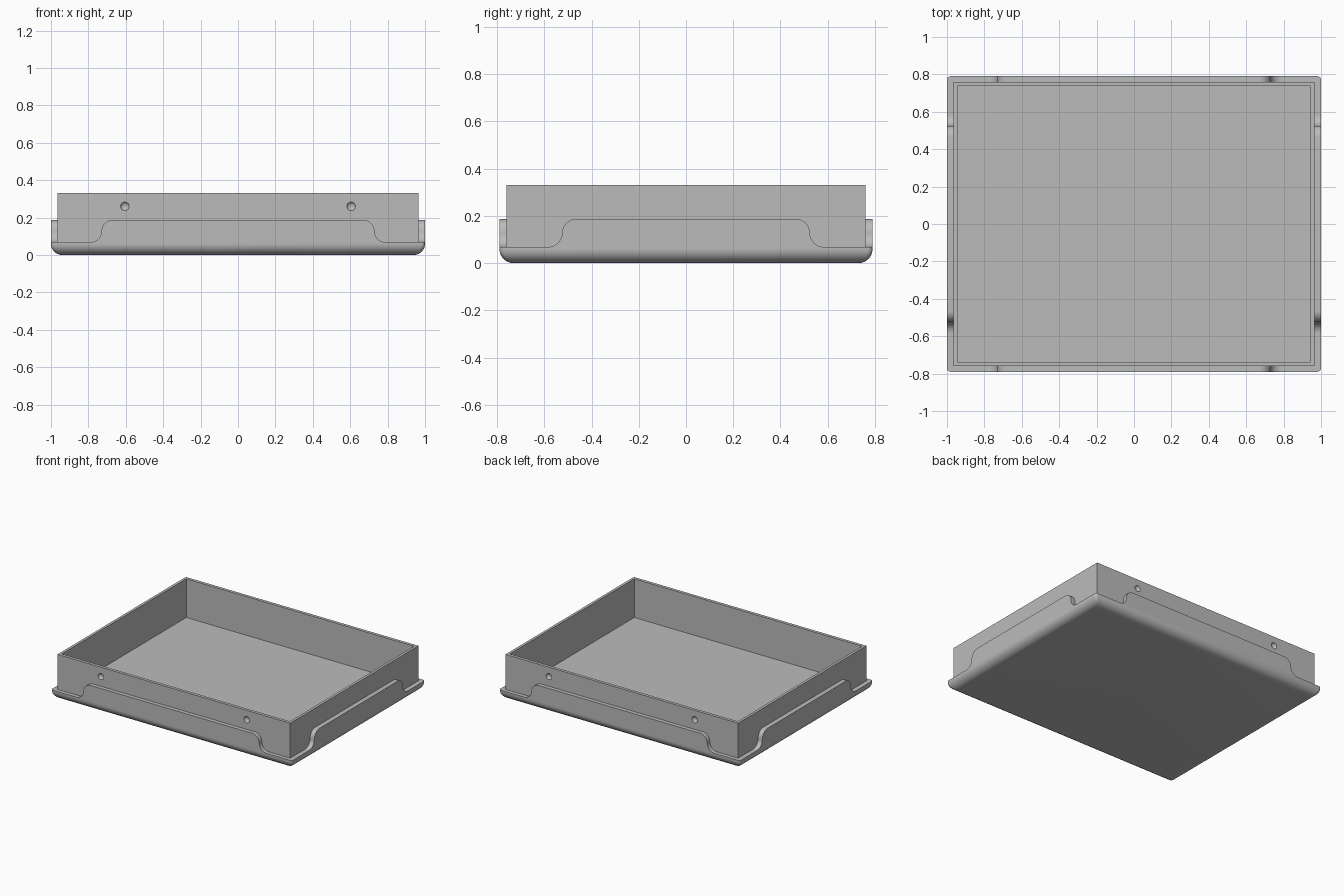
import bpy, bmesh, math
from mathutils import Matrix

cube = bpy.data.objects.get("Cube")
if cube:
    bpy.data.objects.remove(cube, do_unlink=True)

HALF_X, HALF_Y = 1.0, 0.79      # outer size of the base
LIP_Z, PANEL_Z = 0.068, 0.187   # height of the corner lip and of the side panels

grey = bpy.data.materials.new("grey plastic")
grey.use_nodes = True
grey.diffuse_color = (0.5, 0.5, 0.5, 1)
grey.node_tree.nodes["Principled BSDF"].inputs["Base Color"].default_value = (0.5, 0.5, 0.5, 1)


def finish(bm, name):
    bmesh.ops.recalc_face_normals(bm, faces=bm.faces)
    mesh = bpy.data.meshes.new(name)
    bm.to_mesh(mesh)
    bm.free()
    mesh.materials.append(grey)
    obj = bpy.data.objects.new(name, mesh)
    bpy.context.collection.objects.link(obj)
    return obj


def smooth(obj):
    bpy.ops.object.select_all(action='DESELECT')
    obj.select_set(True)
    bpy.context.view_layer.objects.active = obj
    bpy.ops.object.shade_smooth_by_angle(angle=math.radians(35))


def rectangle(hx, hy, z, radius=0.0, steps=5):
    """Rectangle outline, with rounded corners when a radius is given."""
    if not radius:
        return [(hx, hy, z), (-hx, hy, z), (-hx, -hy, z), (hx, -hy, z)]
    pts = []
    for quarter, (sx, sy) in enumerate([(1, 1), (-1, 1), (-1, -1), (1, -1)]):
        for i in range(steps + 1):
            a = (quarter + i / steps) * math.pi / 2
            pts.append((sx * (hx - radius) + radius * math.cos(a),
                        sy * (hy - radius) + radius * math.sin(a), z))
    return pts


def loft(name, outlines, cap_end=True):
    bm = bmesh.new()
    rings = [[bm.verts.new(p) for p in o] for o in outlines]
    for a, b in zip(rings, rings[1:]):
        for i in range(len(a)):
            j = (i + 1) % len(a)
            bm.faces.new((a[i], a[j], b[j], b[i]))
    bm.faces.new(rings[0])
    if cap_end:
        bm.faces.new(rings[-1])
    return finish(bm, name)


# Base with a rolled lower edge and a flat lip
ROLL = 0.06
outlines = []
for i in range(11):
    a = i / 10 * math.pi / 2
    inset = ROLL * (1 - math.sin(a))
    outlines.append(rectangle(HALF_X - inset, HALF_Y - inset, ROLL * (1 - math.cos(a)), 0.02))
outlines.append(rectangle(HALF_X, HALF_Y, LIP_Z, 0.02))
outlines.append(rectangle(HALF_X - 0.04, HALF_Y - 0.04, LIP_Z, 0.02))
smooth(loft("base", outlines, cap_end=False))

# Open box: outer wall, rim, inner wall and floor
box = loft("box_walls", [
    rectangle(0.965, 0.76, 0.02), rectangle(0.965, 0.76, 0.33),
    rectangle(0.945, 0.737, 0.33), rectangle(0.945, 0.737, 0.04)])

# Shallow round dimples in the front and back walls
bm = bmesh.new()
for sx in (-1, 1):
    for sy in (-1, 1):
        place = Matrix.Translation((sx * 0.605, sy * 0.76, 0.26)) @ Matrix.Diagonal((1, 0.7, 1, 1))
        bmesh.ops.create_uvsphere(bm, u_segments=24, v_segments=16, radius=0.023, matrix=place)
cutter = finish(bm, "dimple_cutter")
cutter.hide_render = True
cutter.hide_set(True)
cut = box.modifiers.new("dimples", 'BOOLEAN')
cut.operation = 'DIFFERENCE'
cut.solver = 'EXACT'
cut.object = cutter
bpy.context.view_layer.objects.active = box
bpy.ops.object.modifier_apply(modifier=cut.name)
bpy.data.objects.remove(cutter, do_unlink=True)
smooth(box)


# Raised side panels with S-curved ends
def panel(name, top_half, distance, turn, steps=10):
    r = (PANEL_Z - LIP_Z) / 2
    mid = LIP_Z + r
    right = []
    for i in range(steps + 1):
        a = math.pi / 2 * (1 - i / steps)
        right.append((top_half + r * math.cos(a), mid + r * math.sin(a)))
    for i in range(1, steps + 1):
        a = math.pi * (1 + i / steps / 2)
        right.append((top_half + 2 * r + r * math.cos(a), mid + r * math.sin(a)))
    profile = [(-x, z) for x, z in reversed(right)] + right
    bm = bmesh.new()
    face = bm.faces.new([bm.verts.new((x, -distance, z)) for x, z in profile])
    new = bmesh.ops.extrude_face_region(bm, geom=[face])["geom"]
    bmesh.ops.translate(bm, vec=(0, 0.04, 0),
                        verts=[v for v in new if isinstance(v, bmesh.types.BMVert)])
    bmesh.ops.rotate(bm, verts=bm.verts, matrix=Matrix.Rotation(turn * math.pi / 2, 3, 'Z'))
    smooth(finish(bm, name))


for turn, side in enumerate(["front", "left", "back", "right"]):
    if turn % 2:
        panel(side + "_panel", 0.465, HALF_X, turn)
    else:
        panel(side + "_panel", 0.67, HALF_Y, turn)
